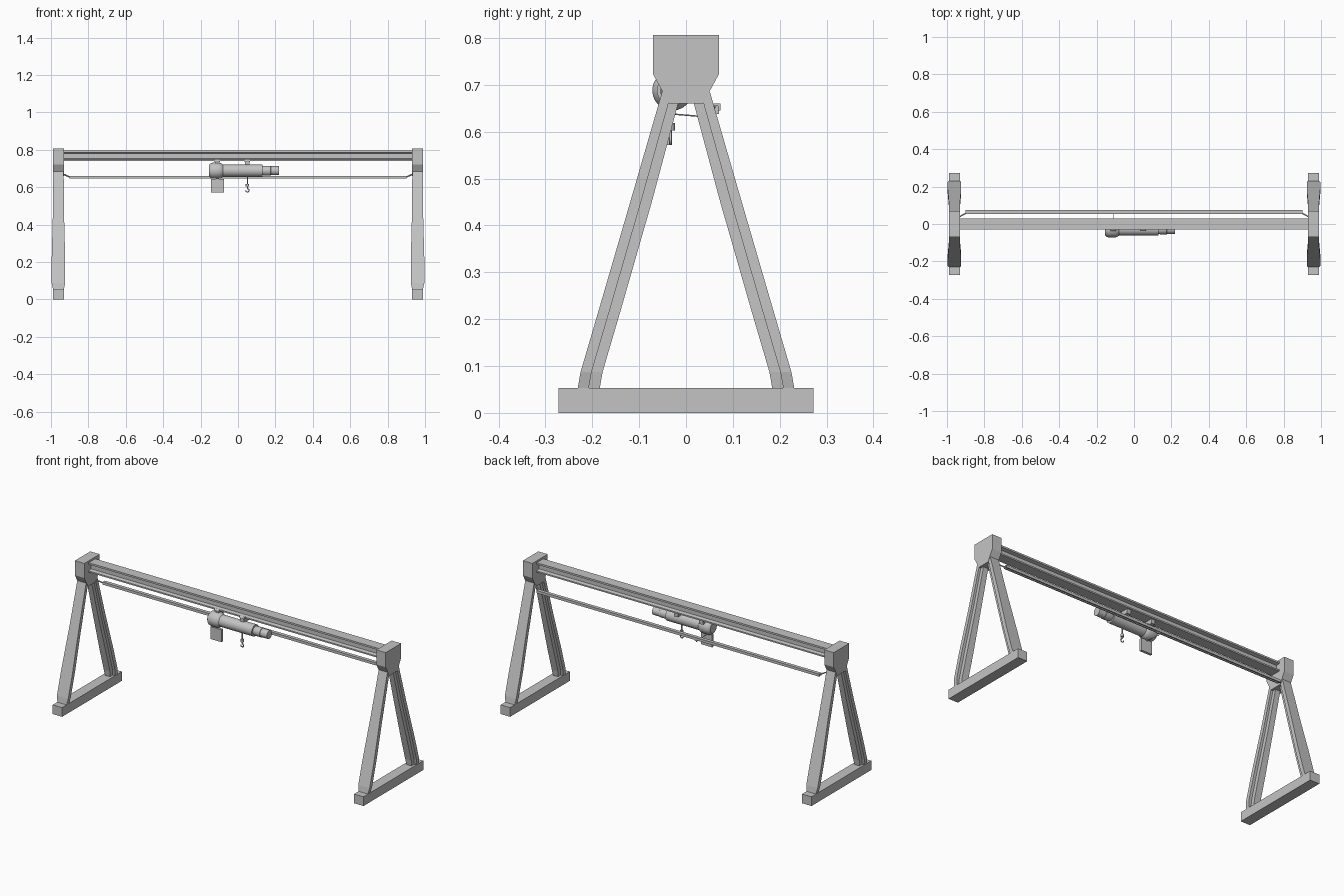
import bpy, bmesh, math
from mathutils import Vector, Matrix

if "Cube" in bpy.data.objects:
    bpy.data.objects.remove(bpy.data.objects["Cube"])

steel = bpy.data.materials.new("steel_grey")
steel.use_nodes = True
GREY = (0.55, 0.55, 0.55, 1)
steel.diffuse_color = GREY
steel.node_tree.nodes["Principled BSDF"].inputs["Base Color"].default_value = GREY


def finish(name, bm, smooth=False):
    bmesh.ops.recalc_face_normals(bm, faces=bm.faces[:])
    me = bpy.data.meshes.new(name)
    bm.to_mesh(me)
    bm.free()
    me.materials.append(steel)
    ob = bpy.data.objects.new(name, me)
    bpy.context.collection.objects.link(ob)
    if smooth:
        bpy.ops.object.select_all(action='DESELECT')
        ob.select_set(True)
        bpy.context.view_layer.objects.active = ob
        bpy.ops.object.shade_smooth_by_angle(angle=math.radians(35))
    return ob


def loft(name, rings, smooth=False):
    """Skin a list of equal-length point rings and cap both ends."""
    bm = bmesh.new()
    loops = [[bm.verts.new(p) for p in ring] for ring in rings]
    n = len(rings[0])
    for a, b in zip(loops, loops[1:]):
        for i in range(n):
            bm.faces.new((a[i], a[(i + 1) % n], b[(i + 1) % n], b[i]))
    bm.faces.new(loops[0])
    bm.faces.new(loops[-1])
    return finish(name, bm, smooth)


def box(name, x0, x1, y0, y1, z0, z1):
    return loft(name, [[(x0, y0, z), (x1, y0, z), (x1, y1, z), (x0, y1, z)] for z in (z0, z1)])


def extrude_x(name, profile, x0, x1):
    return loft(name, [[(x, y, z) for y, z in profile] for x in (x0, x1)])


def mirror_y(half):
    return half + [(-y, z) for y, z in reversed(half)]


def turned(name, stations, y, z, sides=24):
    """Body of revolution along x from (x, radius) stations."""
    step = math.tau / sides
    return loft(name, [[(x, y + r * math.cos(i * step), z + r * math.sin(i * step))
                        for i in range(sides)] for x, r in stations], True)


def rod(name, a, b, r, sides=10):
    a, b = Vector(a), Vector(b)
    d = b - a
    bm = bmesh.new()
    m = Matrix.Translation((a + b) / 2) @ d.to_track_quat('Z', 'Y').to_matrix().to_4x4()
    bmesh.ops.create_cone(bm, cap_ends=True, segments=sides, radius1=r, radius2=r,
                          depth=d.length, matrix=m)
    return finish(name, bm, True)


def leg_ring(cx, sy, z, outer, inner, half):
    """T-shaped section: wide outer flange, narrow inner rib."""
    mid, rib = (outer + inner) / 2, half * 0.55
    pts = [(-half, outer), (half, outer), (half, mid), (rib, mid),
           (rib, inner), (-rib, inner), (-rib, mid), (-half, mid)]
    return [(cx + x, sy * y, z) for x, y in pts]


# End frames: foot beam, head block, two splayed legs
head = mirror_y([(0.07, 0.806), (0.07, 0.722), (0.036, 0.66)])
for side, s in (("left", 1), ("right", -1)):
    cx = 0.96 * s
    box(side + "_foot_beam", cx - 0.03, cx + 0.03, -0.272, 0.272, 0, 0.053)
    extrude_x(side + "_head_block", head, cx - 0.03, cx + 0.03)
    for end, sy in (("front", -1), ("back", 1)):
        loft(f"{side}_{end}_leg", [
            leg_ring(cx, sy, 0.053, 0.231, 0.184, 0.029),
            leg_ring(cx, sy, 0.087, 0.225, 0.178, 0.036),
            leg_ring(cx, sy, 0.22, 0.186, 0.139, 0.036),
            leg_ring(cx, sy, 0.45, 0.119, 0.073, 0.030),
            leg_ring(cx, sy, 0.685, 0.051, 0.010, 0.028)])
    # Bracket from head to cable rail
    rod(side + "_rail_bracket", (0.895 * s, 0.06, 0.652), (0.94 * s, 0.035, 0.672), 0.004, 6)

# Main I-beam
i_half = [(0.03, 0.795), (0.03, 0.785), (0.009, 0.781),
          (0.009, 0.752), (0.03, 0.748), (0.03, 0.74)]
extrude_x("main_beam", mirror_y(i_half), -0.935, 0.935)

# Cable rail, a channel open below
rail = [(0.054, 0.66), (0.074, 0.66), (0.074, 0.645), (0.068, 0.645),
        (0.068, 0.655), (0.060, 0.655), (0.060, 0.645), (0.054, 0.645)]
extrude_x("cable_rail", rail, -0.9, 0.9)
box("rail_slider", -0.118, -0.102, 0.058, 0.070, 0.638, 0.656)

# Hoist: gearbox, drum and motor on one axis
HY, HZ = -0.029, 0.688
turned("hoist_gearbox", [(-0.155, 0.030), (-0.147, 0.039), (-0.135, 0.043),
                         (-0.100, 0.043), (-0.088, 0.039), (-0.080, 0.033)], HY, HZ)
turned("hoist_drum", [(-0.085, 0.033), (0.130, 0.033)], HY, HZ)
turned("hoist_motor", [(0.125, 0.022), (0.140, 0.026), (0.175, 0.026),
                       (0.177, 0.024), (0.220, 0.024)], HY, HZ)

# Trolley hangers with wheels running on the lower flange
for name, x in (("gearbox", -0.11), ("drum", 0.05)):
    box(name + "_hanger", x - 0.012, x + 0.012, -0.036, 0.02, 0.715, 0.742)
    turned(name + "_trolley_wheel", [(x - 0.015, 0.008), (x + 0.015, 0.008)], -0.030, 0.742, 16)

# Control box on a short stem, with cable to the rail
box("control_box", -0.145, -0.075, -0.045, -0.030, 0.572, 0.643)
rod("control_box_stem", (-0.11, -0.035, 0.64), (-0.11, -0.035, 0.66), 0.008)
rod("control_cable", (-0.11, -0.034, 0.638), (-0.11, 0.062, 0.63), 0.0015, 6)
rod("control_cable_drop", (-0.11, 0.062, 0.63), (-0.11, 0.062, 0.645), 0.0015, 6)

# Hoist rope, hook block and hook
HX, KY = 0.05, -0.033
rod("hoist_rope", (HX, KY, 0.61), (HX, KY, 0.67), 0.003, 8)
rod("hook_block", (HX, KY, 0.603), (HX, KY, 0.618), 0.009, 12)
curve = bpy.data.curves.new("hook", 'CURVE')
curve.dimensions = '3D'
curve.bevel_depth = 0.003
curve.bevel_resolution = 2
curve.use_fill_caps = True
path = [(HX, KY, 0.605), (HX, KY, 0.594)]
path += [(HX + 0.009 * math.cos(t), KY, 0.583 + 0.009 * math.sin(t))
         for t in [math.radians(80 - 26 * i) for i in range(11)]]
sp = curve.splines.new('POLY')
sp.points.add(len(path) - 1)
for p, co in zip(sp.points, path):
    p.co = (*co, 1)
curve.materials.append(steel)
bpy.context.collection.objects.link(bpy.data.objects.new("hook", curve))
